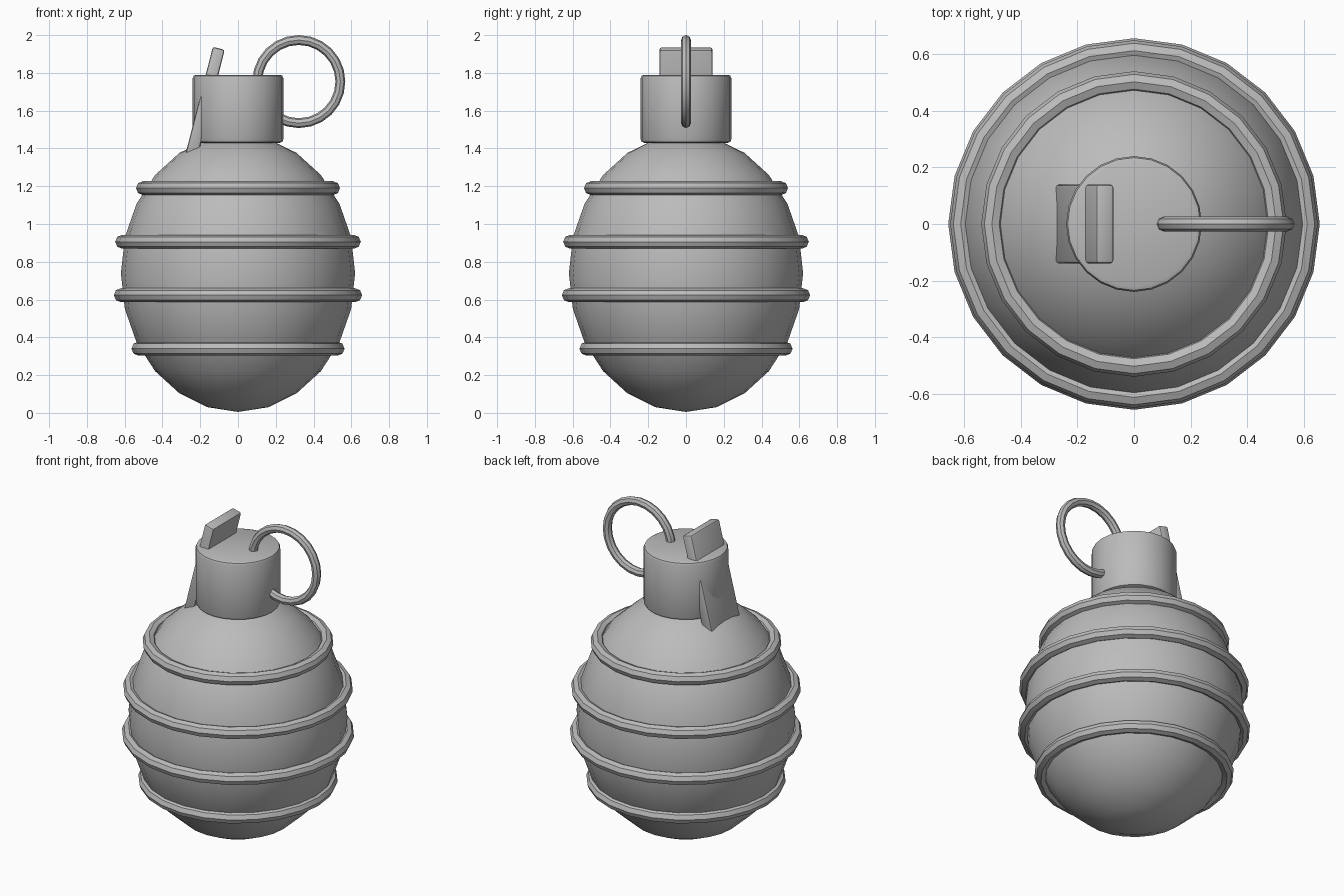
import bpy
from math import radians, pi

default = bpy.data.objects.get("Cube")
if default:
    bpy.data.objects.remove(default, do_unlink=True)

# Single metal colour
metal = bpy.data.materials.new("grey_metal")
metal.use_nodes = True
grey = (0.5, 0.5, 0.5, 1)
metal.diffuse_color = grey
metal.node_tree.nodes["Principled BSDF"].inputs["Base Color"].default_value = grey


def finish(name, bevel=0, segments=2, angle=30):
    """Name, colour, bevel and smooth the active object."""
    obj = bpy.context.object
    obj.name = name
    obj.data.materials.append(metal)
    bpy.ops.object.transform_apply(location=False, rotation=False, scale=True)
    if bevel:
        mod = obj.modifiers.new("Bevel", "BEVEL")
        mod.width = bevel
        mod.segments = segments
        mod.limit_method = "ANGLE"
        mod.angle_limit = radians(40)
        bpy.ops.object.modifier_apply(modifier=mod.name)
    bpy.ops.object.shade_smooth_by_angle(angle=radians(angle))
    return obj


# Egg-shaped body
bpy.ops.mesh.primitive_uv_sphere_add(segments=24, ring_count=12, radius=1,
                                     location=(0, 0, 0.74))
bpy.context.object.scale = (0.62, 0.62, 0.735)
finish("body")

# Raised bands around the body, bottom to top
for i, (z, radius) in enumerate([(0.34, 0.527), (0.623, 0.62),
                                 (0.906, 0.613), (1.19, 0.503)]):
    bpy.ops.mesh.primitive_torus_add(major_segments=24, minor_segments=8,
                                     major_radius=radius, minor_radius=0.037,
                                     location=(0, 0, z))
    finish(f"band_{i + 1}")

# Cap on top
bpy.ops.mesh.primitive_cylinder_add(vertices=24, radius=0.24, depth=0.36,
                                    location=(0, 0, 1.61))
finish("cap", bevel=0.018)

# Tilted lever plank passing through the cap into the body
bpy.ops.mesh.primitive_cube_add(size=1, location=(-0.182, 0, 1.615),
                                rotation=(0, radians(14.3), 0))
bpy.context.object.scale = (0.065, 0.28, 0.65)
finish("lever", bevel=0.012)

# Pull ring
bpy.ops.mesh.primitive_torus_add(major_segments=24, minor_segments=8,
                                 major_radius=0.22, minor_radius=0.026,
                                 location=(0.322, 0, 1.754),
                                 rotation=(pi / 2, 0, 0))
finish("pull_ring")
